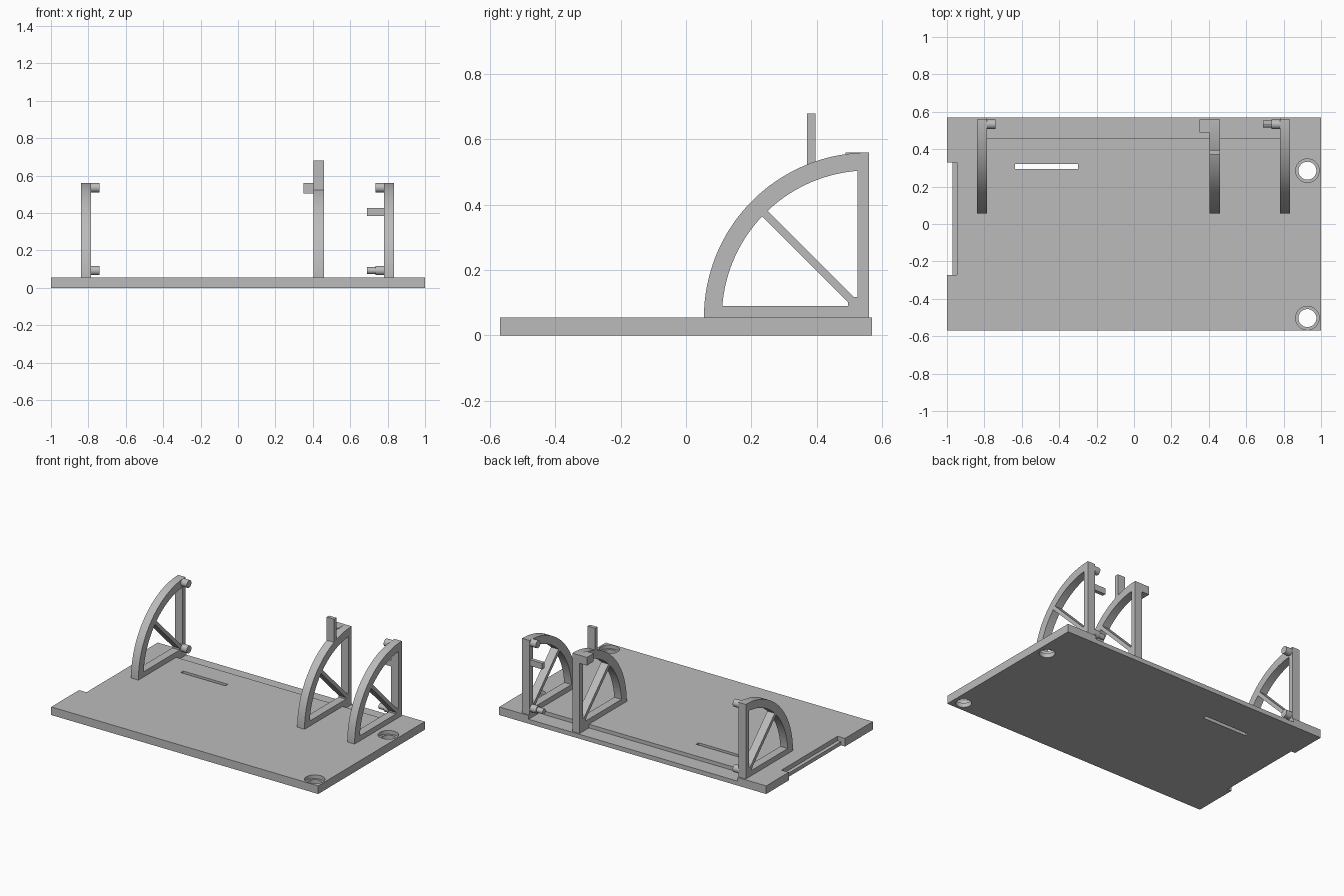
import bpy, math

if "Cube" in bpy.data.objects:
    bpy.data.objects.remove(bpy.data.objects["Cube"])

grey = bpy.data.materials.new("plain_grey")
grey.diffuse_color = (0.5, 0.5, 0.5, 1)
grey.use_nodes = True
grey.node_tree.nodes["Principled BSDF"].inputs["Base Color"].default_value = grey.diffuse_color


def box(name, x0, x1, y0, y1, z0, z1):
    bpy.ops.mesh.primitive_cube_add(size=1, location=((x0 + x1) / 2, (y0 + y1) / 2, (z0 + z1) / 2))
    ob = bpy.context.object
    ob.name = name
    ob.scale = (x1 - x0, y1 - y0, z1 - z0)
    bpy.ops.object.transform_apply(location=False, rotation=False, scale=True)
    ob.data.materials.append(grey)
    return ob


def cylinder(name, r, length, loc, rot=(0, 0, 0)):
    bpy.ops.mesh.primitive_cylinder_add(vertices=40, radius=r, depth=length, location=loc, rotation=rot)
    ob = bpy.context.object
    ob.name = name
    ob.data.materials.append(grey)
    bpy.ops.object.shade_smooth_by_angle()
    return ob


def cut(target, cutter):
    bpy.context.view_layer.objects.active = target
    mod = target.modifiers.new("cut", 'BOOLEAN')
    mod.operation = 'DIFFERENCE'
    mod.solver = 'EXACT'
    mod.object = cutter
    bpy.ops.object.modifier_apply(modifier=mod.name)
    bpy.data.objects.remove(cutter)


# Base plate with rear recess, side notch and ledge, slot and counterbored holes
TOP = 0.055
base = box("base_plate", -1, 1, -0.57, 0.57, 0, TOP)
cut(base, box("rear_recess", -0.785, 0.78, 0.46, 0.7, 0.03, 0.2))
cut(base, box("side_notch", -1.1, -0.97, -0.272, 0.328, -0.1, 0.2))
cut(base, box("side_ledge", -1.1, -0.945, -0.272, 0.328, 0.025, 0.2))
cut(base, box("slot", -0.635, -0.3, 0.295, 0.321, -0.1, 0.2))
for y in (0.285, -0.503):
    cut(base, cylinder("hole", 0.048, 0.4, (0.927, y, 0)))
    cut(base, cylinder("counterbore", 0.063, 0.2, (0.927, y, 0.13)))
bpy.ops.object.select_all(action='DESELECT')
base.select_set(True)
bpy.context.view_layer.objects.active = base
bpy.ops.object.shade_smooth_by_angle()


# Quarter-circle brackets; u runs forward from the rear edge, v runs up
def arc(r, a0, a1, n):
    return [(r * math.cos(a0 + (a1 - a0) * i / n), r * math.sin(a0 + (a1 - a0) * i / n))
            for i in range(n + 1)]


OUTLINE = [(0, 0)] + arc(0.505, 0, math.pi / 2, 48)
LOWER = arc(0.45, 0.0779, 0.7587, 24) + [(0.063, 0.046), (0.063, 0.035)]
UPPER = [(v, u) for u, v in LOWER]


def bracket(name, x0, x1):
    cu = bpy.data.curves.new(name, 'CURVE')
    cu.dimensions = '2D'
    cu.fill_mode = 'BOTH'
    cu.extrude = (x1 - x0) / 2
    for loop in (OUTLINE, LOWER, UPPER):
        sp = cu.splines.new('POLY')
        sp.points.add(len(loop) - 1)
        for p, (u, v) in zip(sp.points, loop):
            p.co = (0.56 - u, TOP + v, 0, 1)
        sp.use_cyclic_u = True
    ob = bpy.data.objects.new(name, cu)
    bpy.context.collection.objects.link(ob)
    ob.location.x = (x0 + x1) / 2
    ob.rotation_euler = (math.pi / 2, 0, math.pi / 2)
    cu.materials.append(grey)
    bpy.ops.object.select_all(action='DESELECT')
    ob.select_set(True)
    bpy.context.view_layer.objects.active = ob
    bpy.ops.object.convert(target='MESH')
    # Weld the caps to the sides
    bpy.ops.object.mode_set(mode='EDIT')
    bpy.ops.mesh.select_all(action='SELECT')
    bpy.ops.mesh.remove_doubles(threshold=0.0001)
    bpy.ops.mesh.normals_make_consistent(inside=False)
    bpy.ops.object.mode_set(mode='OBJECT')
    bpy.ops.object.shade_smooth_by_angle()


bracket("left_bracket", -0.84, -0.785)
bracket("middle_bracket", 0.405, 0.46)
bracket("right_bracket", 0.78, 0.835)

# Middle bracket: foot filling the recess, upright post and rear tab
box("middle_foot", 0.405, 0.46, 0.455, 0.56, 0.025, 0.06)
box("middle_post", 0.405, 0.46, 0.371, 0.396, 0.5, 0.68)
box("middle_tab", 0.35, 0.41, 0.488, 0.56, 0.505, 0.56)


# Pegs facing inward on the outer brackets
def peg(name, x0, x1, z, r):
    cylinder(name, r, x1 - x0, ((x0 + x1) / 2, 0.533, z), (0, math.pi / 2, 0))


for level, z in (("lower", 0.092), ("upper", 0.535)):
    peg("left_" + level + "_peg", -0.79, -0.74, z, 0.025)
    peg("right_" + level + "_peg", 0.735, 0.785, z, 0.025)
peg("right_peg_tip", 0.69, 0.74, 0.092, 0.018)
box("right_tab", 0.69, 0.785, 0.528, 0.553, 0.385, 0.426)
